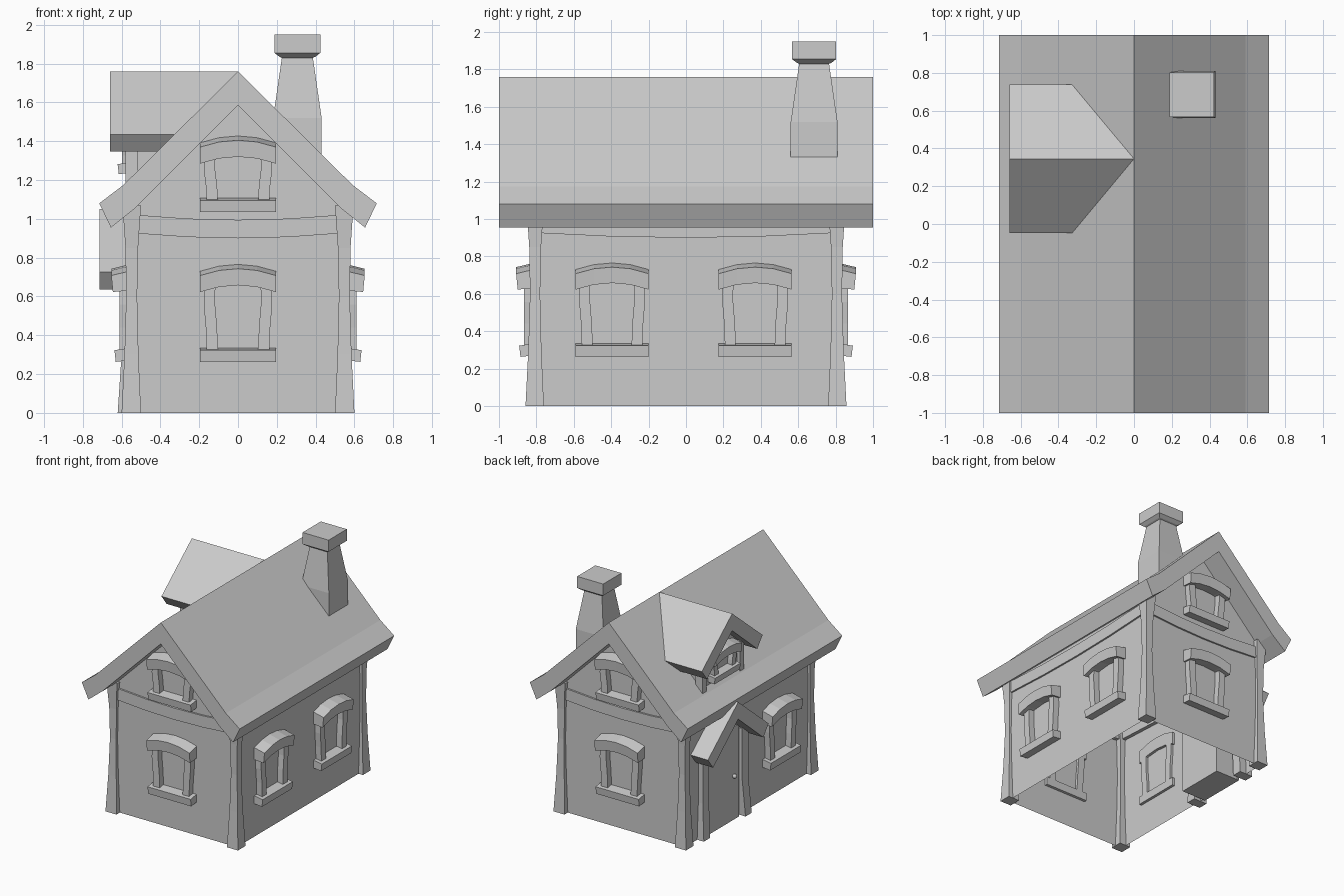
import bpy, bmesh
from math import radians
from mathutils import Matrix, Vector

if "Cube" in bpy.data.objects:
    bpy.data.objects.remove(bpy.data.objects["Cube"])


def loft(name, rings, mat=None, caps=True):
    """Join closed rings of equal point count into one flat-shaded object."""
    bm = bmesh.new()
    vs = [[bm.verts.new(mat @ Vector(p) if mat else p) for p in r] for r in rings]
    n = len(rings[0])
    for a, b in zip(vs, vs[1:]):
        for i in range(n):
            j = (i + 1) % n
            bm.faces.new((a[i], a[j], b[j], b[i]))
    if caps:
        bm.faces.new(vs[0][::-1])
        bm.faces.new(vs[-1])
    bmesh.ops.recalc_face_normals(bm, faces=bm.faces)
    me = bpy.data.meshes.new(name)
    bm.to_mesh(me)
    bm.free()
    ob = bpy.data.objects.new(name, me)
    bpy.context.collection.objects.link(ob)
    return ob


def rect(x0, x1, y0, y1, z):
    return [(x0, y0, z), (x1, y0, z), (x1, y1, z), (x0, y1, z)]


def box(name, x0, x1, y0, y1, z0, z1, mat=None):
    return loft(name, [rect(x0, x1, y0, y1, z0), rect(x0, x1, y0, y1, z1)], mat)


def mirrored(half):
    """Mirror a half profile whose points with a = 0 lie on the axis."""
    outer, inner = half
    left = [(-a, z) for a, z in outer[:0:-1]]
    return left + outer + inner[::-1] + [(-a, z) for a, z in inner[1:]]


WX, WY = 0.56, 0.815   # wall planes

# Walls: open shell without floor, gables reaching into the roof
bm = bmesh.new()
prof = [(-WX, 0), (-WX, 1.06), (0, 1.62), (WX, 1.06), (WX, 0)]
f, b = [[bm.verts.new((x, y, z)) for x, z in prof] for y in (-WY, WY)]
bm.faces.new(f)
bm.faces.new(b[::-1])
for i in (0, 3):
    bm.faces.new((f[i], b[i], b[i + 1], f[i + 1]))
bmesh.ops.recalc_face_normals(bm, faces=bm.faces)
me = bpy.data.meshes.new("walls")
bm.to_mesh(me)
bm.free()
bpy.context.collection.objects.link(bpy.data.objects.new("walls", me))

# Main roof with slightly flared eaves
main = mirrored(([(0, 1.76), (0.59, 1.175), (0.715, 1.08)],
                 [(0, 1.585), (0.53, 1.055), (0.655, 0.955)]))
loft("main_roof", [[(x, y, z) for x, z in main] for y in (-1, 1)])

# Corner posts, waisted
for sx in (-1, 1):
    for sy in (-1, 1):
        rings = [rect(sx * (o - 0), sx * i, sy * (o + 0.258), sy * (i + 0.26), z)
                 for z, o, i in ((0, 0.6, 0.5), (0.3, 0.585, 0.513), (0.6, 0.576, 0.52),
                                 (0.85, 0.58, 0.515), (1.07, 0.595, 0.5))]
        loft("corner_post", rings)


def face(angle, x, y, z=0.0):
    """Local frame of a wall: u = x, outward = -y."""
    return Matrix.Translation((x, y, z)) @ Matrix.Rotation(radians(angle), 4, 'Z')


# Sagging beams under the eaves
for angle, x, y, half in ((0, 0, -WY, 0.52), (180, 0, WY, 0.52),
                          (90, WX, 0, 0.78), (-90, -WX, 0, 0.78)):
    rings = []
    for i in range(-2, 3):
        s = 0.025 * (i / 2) ** 2
        u = half * i / 2
        rings.append([(u, 0.03, 0.9 + s), (u, -0.014, 0.9 + s),
                      (u, -0.014, 0.995 + s), (u, 0.03, 0.995 + s)])
    loft("wall_beam", rings, face(angle, x, y))


# Window: tilted sill, bent jambs and arched lintel; h = sill bottom to lintel ends
def window(mat, h, scale=1.0):
    m = mat @ Matrix.Scale(scale, 4)
    sill = [(0.02, 0.005), (-0.07, -0.005), (-0.077, 0.055), (0.02, 0.07)]
    loft("window_sill", [[(u, v, z) for v, z in sill] for u in (-0.195, 0.195)], m)
    for s in (-1, 1):
        rings = []
        for t, c in ((0, 0.132), (0.35, 0.136), (0.7, 0.146), (1, 0.145)):
            z = 0.055 + t * (h - 0.02)
            rings.append(rect(s * (c - 0.028), s * (c + 0.03), -0.05, 0.02, z))
        loft("window_jamb", rings, m)
    rings = []
    for i in range(-2, 3):
        u, s = 0.0975 * i, h + 0.035 * (1 - (i / 2) ** 2)
        rings.append([(u, 0.02, s + 0.01), (u, -0.085, s),
                      (u, -0.093, s + 0.085), (u, 0.02, s + 0.112)])
    loft("window_lintel", rings, m)


for angle, y in ((0, -WY), (180, WY)):
    window(face(angle, 0, y, 0.268), 0.355)
    window(face(angle, 0, y, 1.04), 0.245)
for y in (-0.395, 0.37):
    window(face(90, WX, y, 0.268), 0.355)
window(face(-90, -WX, -0.385, 0.268), 0.355)

# Small gable roofs over the dormer and the door, same section
CY = 0.345


def small_roof(name, ridge, x_front, back):
    p = mirrored(([(0, ridge), (0.393, ridge - 0.325)],
                  [(0, ridge - 0.14), (0.325, ridge - 0.413)]))
    loft(name, [[(x_front, CY + a, z) for a, z in p],
                [(back(z), CY + a, z) for a, z in p]])


small_roof("dormer_roof", 1.76, -0.66, lambda z: min(0, z - 1.76 + 0.05))
small_roof("porch_roof", 1.05, -0.715, lambda z: -0.54)

# Dormer body, sunk into the main roof
prof = [(-0.25, 1.16), (0.25, 1.16), (0.25, 1.45), (0, 1.65), (-0.25, 1.45)]
loft("dormer_wall", [[(x, CY + a, max(z, 1.65 + x) if z < 1.2 else z) for a, z in prof]
                     for x in (-0.555, -0.28)])
for s in (-1, 1):
    box("dormer_post", -0.58, -0.515, CY + s * 0.215, CY + s * 0.27, 1.12, 1.43)
window(face(-90, -0.555, CY, 1.235), 0.17, 0.85)

# Door, frame posts and knob
box("door", -0.58, -0.36, CY - 0.2, CY + 0.2, 0.0, 0.76)
for s in (-1, 1):
    rings = [rect(-0.5, -0.5 - d, CY + s * (c - 0.04), CY + s * (c + 0.04), z)
             for z, c, d in ((0, 0.27, 0.12), (0.3, 0.255, 0.1), (0.72, 0.255, 0.1))]
    loft("door_post", rings)
bpy.ops.mesh.primitive_uv_sphere_add(segments=12, ring_count=8, radius=0.018,
                                     location=(-0.592, CY - 0.13, 0.36))
bpy.context.object.name = "door_knob"
bpy.ops.object.shade_smooth_by_angle()

# Chimney: straight base, tapered shaft, flared cap
CX, CHY = 0.306, 0.685
loft("chimney", [rect(CX - r, CX + r, CHY - r, CHY + r, z)
                 for z, r in ((1.3, 0.125), (1.52, 0.125), (1.83, 0.08),
                              (1.835, 0.092), (1.855, 0.118), (1.95, 0.118))])
